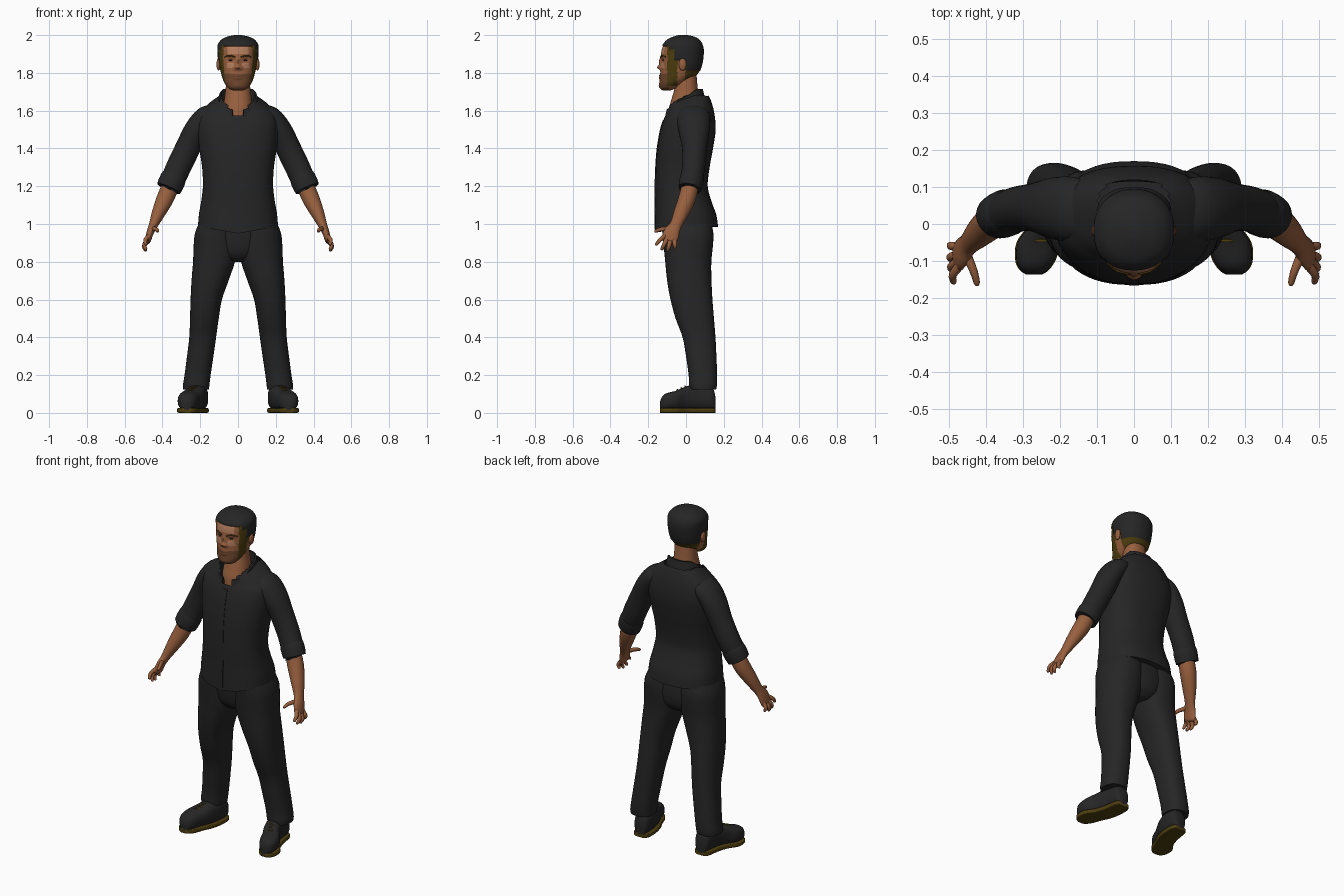
import bpy, bmesh, math
from mathutils import Vector


def material(name, r, g, b):
    m = bpy.data.materials.new(name)
    m.diffuse_color = (r, g, b, 1)
    return m


BLACK = material("charcoal black", .019, .019, .02)
SKIN = material("brown skin", .31, .115, .048)
LIGHT = material("light brown skin", .46, .21, .115)
STUBBLE = material("stubble brown", .15, .058, .024)
OLIVE = material("dark olive", .075, .048, .005)


def smooth_rows(rows, k):
    """Resample rows of numbers with a Catmull-Rom spline."""
    out = []
    for i in range(len(rows) - 1):
        p = [rows[max(0, min(len(rows) - 1, i + j))] for j in (-1, 0, 1, 2)]
        for s in range(k):
            t = s / k
            out.append([.5 * (2 * b + (c - a) * t + (2 * a - 5 * b + 4 * c - d) * t * t
                              + (3 * b - a - 3 * c + d) * t ** 3) for a, b, c, d in zip(*p)])
    return out + [list(rows[-1])]


def ring(c, u, v, ru, rv, n=32, e=2.0):
    """Superellipse ring around c in the plane of u and v."""
    pts = []
    for i in range(n):
        a = 2 * math.pi * i / n
        x, y = math.cos(a), math.sin(a)
        pts.append(c + u * (ru * math.copysign(abs(x) ** (2 / e), x))
                   + v * (rv * math.copysign(abs(y) ** (2 / e), y)))
    return pts


def loft(name, rings, mats, mirror=False, rule=None, drop=None, angle=50):
    """Skin a list of rings, cap the ends, colour faces by rule."""
    bm = bmesh.new()
    vs = [[bm.verts.new(p) for p in r] for r in rings]
    n = len(vs[0])
    for a, b in zip(vs, vs[1:]):
        for i in range(n):
            bm.faces.new((a[i], a[(i + 1) % n], b[(i + 1) % n], b[i]))
    bm.faces.new(vs[0])
    bm.faces.new(vs[-1])
    bmesh.ops.recalc_face_normals(bm, faces=bm.faces[:])
    if drop:
        bmesh.ops.delete(bm, geom=[f for f in bm.faces if drop(f.calc_center_median())],
                         context='FACES')
    for f in bm.faces:
        f.smooth = True
        if rule:
            f.material_index = rule(f.calc_center_median())
    me = bpy.data.meshes.new(name)
    bm.to_mesh(me)
    bm.free()
    me.set_sharp_from_angle(angle=math.radians(angle))
    for m in mats:
        me.materials.append(m)
    ob = bpy.data.objects.new(name, me)
    bpy.context.collection.objects.link(ob)
    if mirror:
        ob.modifiers.new("mirror", 'MIRROR')
    return ob


X, Y, Z = Vector((1, 0, 0)), Vector((0, 1, 0)), Vector((0, 0, 1))


def stack(rows, k=4, n=40, e=2.2):
    """Level rings from rows of (z, centre x, half width, front y, back y, tilt)."""
    out = []
    for z, cx, hw, yf, yb, tilt in smooth_rows(rows, k):
        r = ring(Vector((cx, (yf + yb) / 2, z)), X, Y, hw, (yb - yf) / 2, n, e)
        out.append([p + Z * (tilt * p.y) for p in r])
    return out


def tube(rows, k=4, n=20, round_end=False):
    """Rings across a path of (x, y, z, radius sideways, radius front to back)."""
    rows = smooth_rows(rows, k)
    pts = [Vector(r[:3]) for r in rows]
    out = []
    for i, r in enumerate(rows):
        t = (pts[min(i + 1, len(pts) - 1)] - pts[max(i - 1, 0)]).normalized()
        u = Y.cross(t)
        u = (u if u.length > .2 else X - t * X.dot(t)).normalized()
        out.append(ring(pts[i], u, t.cross(u), r[3], r[4], n))
    if round_end:
        c = pts[-1]
        out.append([c + (p - c) * .55 + t * rows[-1][3] * .8 for p in out[-1]])
    return out


def ellipsoid(name, c, r, mat, mirror=True):
    c = Vector(c)
    rings = []
    for i in range(1, 12):
        a = math.pi * i / 12
        rings.append(ring(c - Z * (r[2] * math.cos(a)), X, Y,
                          r[0] * math.sin(a), r[1] * math.sin(a), 16))
    loft(name, rings, [mat], mirror)


# shirt body, with an open neck and a dipped hem
shirt = stack([(.985, 0, .212, -.165, .17, 0), (1.05, 0, .207, -.163, .16, 0),
               (1.12, 0, .195, -.162, .135, 0), (1.2, 0, .186, -.163, .115, 0),
               (1.3, 0, .19, -.16, .125, 0), (1.4, 0, .205, -.152, .143, 0),
               (1.5, 0, .215, -.135, .157, 0), (1.57, 0, .207, -.116, .15, .1),
               (1.62, 0, .165, -.1, .132, .25), (1.66, 0, .11, -.09, .11, .3),
               (1.68, 0, .085, -.075, .09, .35)], 5, 56, 2.4)
for p in shirt[0]:
    if p.y < 0:
        p.z -= .035 * max(0, 1 - abs(p.x) / .2)
loft("shirt_body", shirt, [BLACK],
     drop=lambda c: c.z > 1.68 or (c.y < -.02 and abs(c.x) < (c.z - 1.555) * .8))

# front button strip
strip = smooth_rows([(-.167, .97), (-.166, 1.2), (-.163, 1.3), (-.155, 1.4),
                     (-.138, 1.5), (-.122, 1.55)], 4)
loft("button_strip", [[Vector((x, y + d, z)) for x, d in
                       ((-.014, .006), (.014, .006), (.014, 0), (-.014, 0))]
                      for y, z in strip], [BLACK])

# folded collar, rising to the back
collar = []
for i in range(41):
    a = math.radians(-90 + 14 + i * 332 / 40)
    x, y = math.cos(a), math.sin(a)
    sec = []
    for d, dz in ((-.008, -.06), (-.004, 0), (.005, 0), (.016, -.05)):
        py = -.008 + (.092 + d) * math.copysign(abs(y) ** .85, y)
        top = min(1.715, 1.676 + .72 * (-.008 + .092 * y))
        sec.append(Vector(((.097 + d) * math.copysign(abs(x) ** .85, x), py, top + dz)))
    collar.append(sec)
loft("collar", collar, [BLACK])

# neck and open chest
loft("neck", stack([(1.52, 0, .05, -.1, .05, 0), (1.6, 0, .075, -.094, .075, 0),
                    (1.65, 0, .074, -.08, .072, 0), (1.72, 0, .065, -.06, .062, 0),
                    (1.8, 0, .06, -.045, .055, 0)]), [SKIN])

# sleeves and rolled cuffs
loft("sleeves", tube([(.13, .035, 1.585, .05, .08), (.175, .04, 1.56, .06, .088),
                      (.222, .043, 1.495, .064, .082), (.267, .045, 1.4, .066, .066),
                      (.315, .04, 1.3, .066, .061), (.36, .022, 1.2, .062, .06)], 5, 28),
     [BLACK], True)
loft("cuffs", tube([(.334, .034, 1.255, .064, .061), (.345, .03, 1.235, .069, .064),
                    (.367, .02, 1.187, .066, .06), (.366, .02, 1.189, .05, .048)], 2, 28),
     [BLACK], True)

# forearms and palms
loft("forearms", tube([(.35, .025, 1.22, .044, .044), (.383, .007, 1.14, .046, .046),
                       (.42, -.025, 1.06, .036, .04), (.448, -.054, .995, .024, .032),
                       (.465, -.076, .955, .019, .042), (.476, -.088, .915, .016, .042),
                       (.479, -.092, .903, .009, .033)], 4, 24), [SKIN], True)

# fingers and thumbs
fingers = {"index_fingers": [(.468, -.108, .94), (.49, -.137, .916), (.488, -.156, .893)],
           "middle_fingers": [(.474, -.1, .925), (.495, -.116, .892), (.488, -.127, .868)],
           "ring_fingers": [(.476, -.083, .915), (.497, -.09, .884), (.49, -.097, .862)],
           "little_fingers": [(.474, -.062, .92), (.496, -.059, .892), (.49, -.058, .874)],
           "thumbs": [(.452, -.085, .975), (.433, -.13, .972), (.425, -.16, .962)]}
for name, path in fingers.items():
    loft(name, tube([p + (r, r) for p, r in zip(path, (.013, .011, .0085))], 4, 12, True),
         [SKIN], True)

# trousers
loft("trouser_seat", stack([(.8, 0, .06, -.06, .09, 0), (.84, 0, .13, -.1, .13, 0),
                            (.92, 0, .17, -.12, .142, 0), (1.02, 0, .17, -.13, .13, 0)]), [BLACK])
loft("trouser_legs", stack([
    (1.02, .1, .1, -.13, .13, 0), (.95, .115, .113, -.125, .145, 0),
    (.88, .118, .117, -.118, .142, 0), (.8, .127, .111, -.11, .134, 0),
    (.7, .148, .098, -.1, .135, 0), (.6, .168, .083, -.082, .14, 0),
    (.5, .178, .076, -.055, .148, 0), (.4, .187, .071, -.018, .156, 0),
    (.3, .2, .07, .0, .161, 0), (.2, .214, .069, .014, .165, 0),
    (.15, .221, .07, .016, .164, 0), (.125, .222, .068, .02, .16, 0)], 4, 40, 2.35),
    [BLACK], True)

# shoes and soles, rows of (y, centre x, half width, top z)
shoe = smooth_rows([(.155, .205, .028, .09), (.145, .205, .04, .125), (.12, .205, .047, .14),
                    (.06, .211, .051, .15), (0, .228, .054, .14), (-.05, .256, .059, .118),
                    (-.1, .267, .051, .105), (-.125, .27, .036, .088), (-.137, .27, .018, .06)], 4)
loft("shoes", [ring(Vector((cx, y, (t + .015) / 2)), X, Z, w, (t - .015) / 2, 32, 2.6)
               for y, cx, w, t in shoe], [BLACK], True)
loft("soles", [ring(Vector((cx, y, .013)), X, Z, w + .003, .013, 24, 8)
               for y, cx, w, t in shoe], [OLIVE], True)
for i in range(3):
    y, z = -.005 - i * .02, .141 - i * .009
    cx = .23 + i * .01
    loft("shoe_lace_%d" % (i + 1), tube([(cx - .03, y, z - .016, .004, .004), (cx, y, z, .004, .004),
                                        (cx + .03, y, z - .016, .004, .004)], 3, 8),
         [OLIVE], True)


# head: hair, sideburns, stubble and face coloured by position
def is_hair(c):
    edge = 1.945 if c.y < -.09 else 1.925 if c.y < -.06 else 1.87 if c.y < 0 else 1.81
    return c.z > edge


def head_colour(c):
    if is_hair(c):
        return 0
    ax = abs(c.x)
    if (c.y > -.005 and 1.765 < c.z) or (-.1 < c.y < -.045 and c.z > 1.73):
        return 4
    if c.y < -.09 and c.z < 1.795:
        return 3
    if c.y < -.1 and ((1.9 < c.z and ax < .055) or (1.825 < c.z < 1.855 and .025 < ax < .06)):
        return 2
    return 1


# face bumps: x, z, spread x, spread z, height
BUMPS = [(0, 1.86, .011, .022, .01), (0, 1.829, .013, .011, .018), (.016, 1.824, .008, .007, .009),
         (0, 1.786, .024, .006, .006), (0, 1.772, .021, .006, .006), (0, 1.73, .025, .012, .004),
         (.037, 1.867, .018, .01, -.009), (.04, 1.888, .025, .007, .003)]
head = stack([(1.708, 0, .03, -.125, -.08, 0), (1.72, 0, .052, -.138, -.05, 0),
              (1.745, 0, .071, -.141, -.01, 0), (1.775, 0, .083, -.138, .04, 0),
              (1.8, 0, .09, -.136, .066, 0), (1.84, 0, .098, -.134, .08, 0),
              (1.88, 0, .102, -.133, .087, 0), (1.92, 0, .104, -.129, .089, 0),
              (1.95, 0, .102, -.118, .083, 0), (1.975, 0, .085, -.098, .068, 0),
              (1.99, 0, .06, -.07, .045, 0), (2.0, 0, .02, -.04, .01, 0)], 6, 96, 2.2)
for r in head:
    for p in r:
        if is_hair(p):
            p.x *= 1.05
            p.y = -.02 + (p.y + .02) * 1.05
        elif p.y < -.07:
            p.y -= sum(h * math.exp(-((abs(p.x) - x) / sx) ** 2 - ((p.z - z) / sz) ** 2)
                       for x, z, sx, sz, h in BUMPS)
loft("head", head, [BLACK, SKIN, LIGHT, STUBBLE, OLIVE], rule=head_colour)

# ears, eyes and brows
ellipsoid("ears", (.103, -.018, 1.845), (.011, .02, .033), SKIN)
ellipsoid("eyes", (.036, -.116, 1.866), (.014, .008, .005), BLACK)
loft("brows", tube([(.015, -.134, 1.884, .003, .004), (.045, -.126, 1.892, .004, .004),
                    (.072, -.106, 1.884, .003, .003)], 4, 8), [OLIVE], True)
